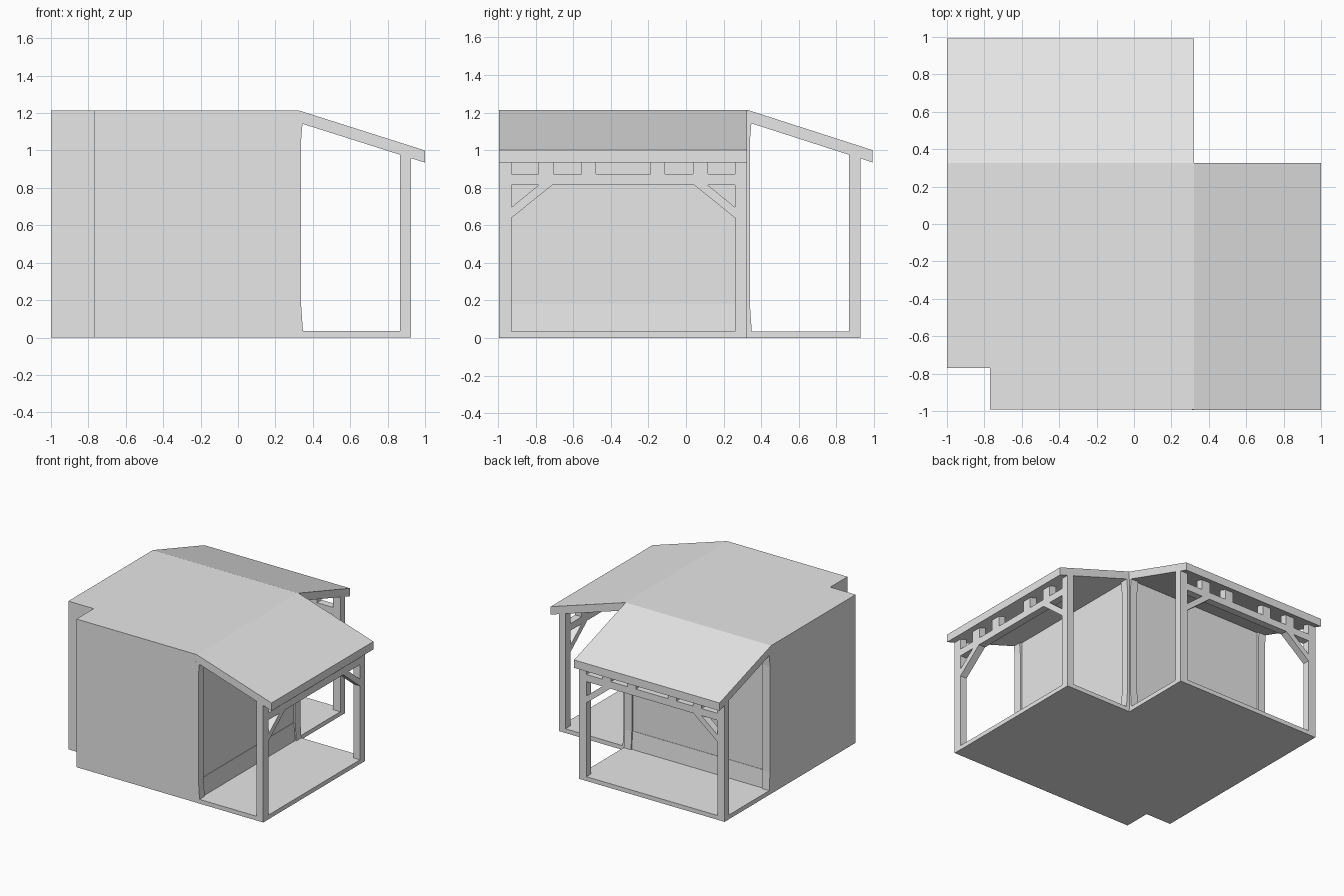
import bpy, bmesh
from mathutils import Vector

if "Cube" in bpy.data.objects:
    bpy.data.objects.remove(bpy.data.objects["Cube"])

grey = bpy.data.materials.new("plain_grey")
grey.diffuse_color = (0.8, 0.8, 0.8, 1)
grey.use_nodes = True
grey.node_tree.nodes["Principled BSDF"].inputs["Base Color"].default_value = grey.diffuse_color


def prism(name, base, offset):
    """Extrude a flat polygon of 3D points along an offset."""
    bm = bmesh.new()
    off = Vector(offset)
    a = [bm.verts.new(p) for p in base]
    b = [bm.verts.new(Vector(p) + off) for p in base]
    bm.faces.new(a)
    bm.faces.new(b)
    n = len(a)
    for i in range(n):
        bm.faces.new((a[i], a[(i + 1) % n], b[(i + 1) % n], b[i]))
    bmesh.ops.recalc_face_normals(bm, faces=bm.faces)
    me = bpy.data.meshes.new(name)
    bm.to_mesh(me)
    bm.free()
    me.materials.append(grey)
    ob = bpy.data.objects.new(name, me)
    bpy.context.collection.objects.link(ob)
    return ob


TOP, WALL = 1.215, 0.322

# solid house body with a notched front left corner
prism("house_body",
      [(-0.77, -0.993, 0), (WALL, -0.993, 0), (WALL, 0.325, 0),
       (-1, 0.325, 0), (-1, -0.77, 0), (-0.77, -0.77, 0)], (0, 0, TOP))


def porch(side, place):
    """Porch built from out (away from wall), along (beside wall) and z."""
    V0, V1, W = -0.994, 0.326, 0.066
    IN, OUT = 0.865, 0.925

    def across(name, profile, v0, v1):      # profile of (out, z)
        prism(side + "_" + name, [place(u, v0, z) for u, z in profile],
              Vector(place(0, v1, 0)) - Vector(place(0, v0, 0)))

    def facing(name, profile, u0=IN, u1=OUT):   # profile of (along, z)
        prism(side + "_" + name, [place(u0, v, z) for v, z in profile],
              Vector(place(u1, 0, 0)) - Vector(place(u0, 0, 0)))

    # sloping roof and floor
    across("roof", [(WALL, TOP), (1, 1.0), (1, 0.935), (WALL, 1.15)], V0, V1)
    across("floor", [(WALL, 0), (OUT, 0), (OUT, 0.035), (WALL, 0.035)], V0, V1)
    # wall foot that slopes outward
    across("wall_skirting", [(WALL - 0.01, 0.02), (0.337, 0.02),
                             (0.337, 0.035), (WALL + 0.003, 0.18),
                             (WALL - 0.01, 0.18)], V0, V1)
    # outer posts and wall pilasters at both ends
    for end, a in (("near", V0), ("far", V1 - W)):
        across(end + "_post", [(IN, 0), (OUT, 0), (OUT, 0.965), (IN, 0.985)],
               a, a + W)
        across(end + "_pilaster",
               [(0.31, 0.02), (0.347, 0.02), (0.347, 0.035), (0.337, 0.18),
                (0.337, 1.05), (0.345, 1.145), (0.31, 1.155)], a, a + W)
    # cross beam
    across("beam", [(IN, 0.815), (OUT, 0.815), (OUT, 0.873), (IN, 0.873)],
           V0 + W, V1 - W)
    # blocks and diagonal braces, mirrored about the porch middle
    mid = (V0 + V1) / 2
    for s in (-1, 1):
        for i, (a, b) in enumerate(((0.145, 0.222), (0.372, 0.45))):
            across("rafter_block_%d" % i,
                   [(IN, 0.87), (OUT, 0.87), (OUT, 0.962), (IN, 0.982)],
                   mid + s * a, mid + s * b)
        h = (V1 - V0) / 2 - W
        facing("brace", [(mid + s * h, 0.64), (mid + s * (h - 0.22), 0.817),
                         (mid + s * (h - 0.147), 0.817), (mid + s * h, 0.697)])


porch("right", lambda u, v, z: (u, v, z))
porch("back", lambda u, v, z: (v - 0.006, u + 0.003 - 0.01 * (u > 0.95), z))
